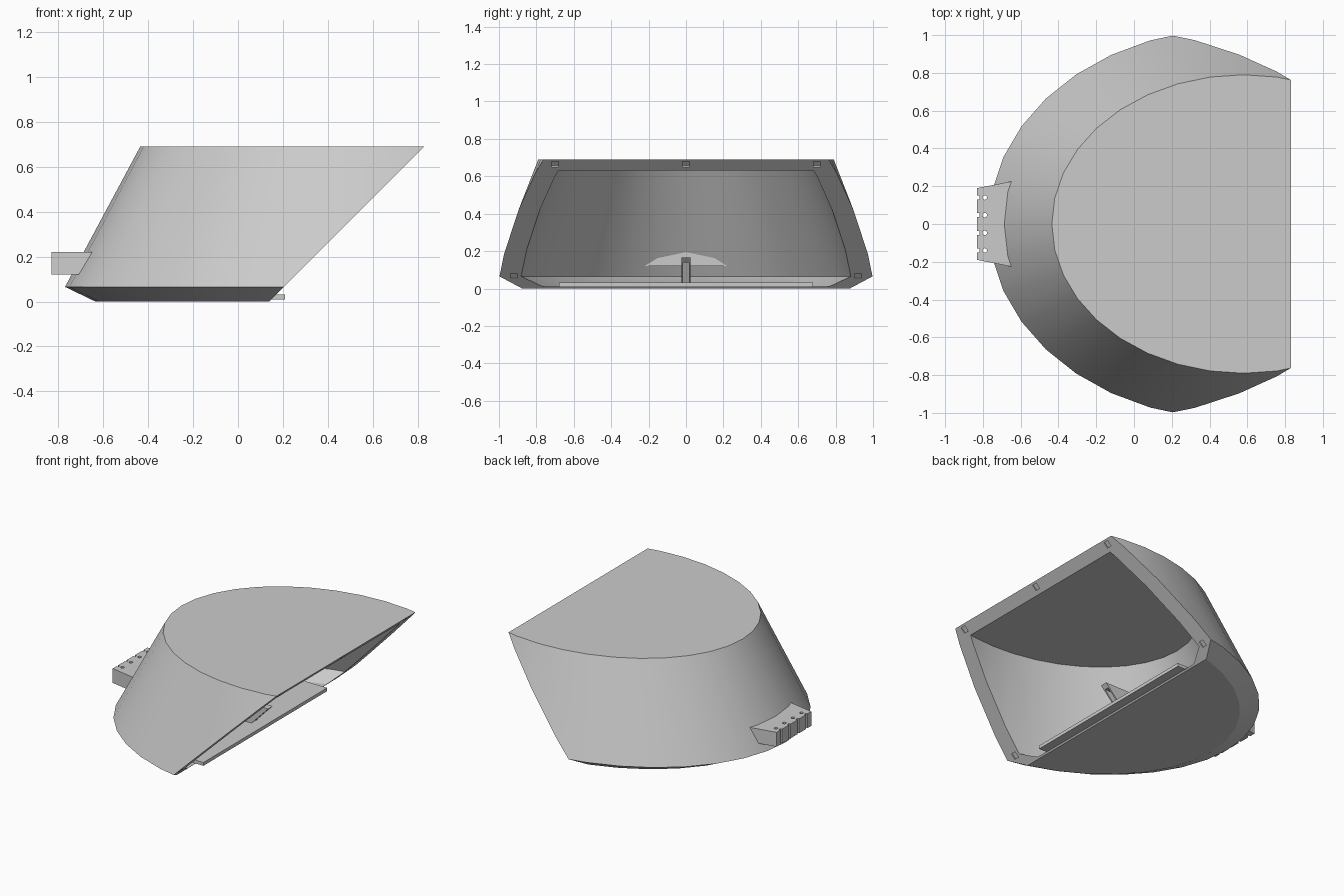
import bpy, bmesh, math
from mathutils import Vector, Matrix

cube = bpy.data.objects.get("Cube")
if cube:
    bpy.data.objects.remove(cube, do_unlink=True)

grey = bpy.data.materials.new("plain_grey")
grey.use_nodes = True
grey.diffuse_color = (0.6, 0.6, 0.6, 1)
grey.node_tree.nodes["Principled BSDF"].inputs["Base Color"].default_value = (0.6, 0.6, 0.6, 1)


def make(name, bm):
    bmesh.ops.recalc_face_normals(bm, faces=bm.faces)
    mesh = bpy.data.meshes.new(name)
    bm.to_mesh(mesh)
    bm.free()
    mesh.materials.append(grey)
    obj = bpy.data.objects.new(name, mesh)
    bpy.context.collection.objects.link(obj)
    return obj


def loft(rings, sides=36):
    """Closed solid through ellipses given as (z, centre x, radius x, radius y)."""
    bm = bmesh.new()
    loops = []
    for z, cx, rx, ry in rings:
        angles = [math.tau * i / sides for i in range(sides)]
        loops.append([bm.verts.new((cx - rx * math.cos(a), ry * math.sin(a), z)) for a in angles])
    for low, high in zip(loops, loops[1:]):
        for i in range(sides):
            j = (i + 1) % sides
            bm.faces.new((low[i], low[j], high[j], high[i]))
    bm.faces.new(loops[0])
    bm.faces.new(loops[-1])
    return bm


def prism(points, axis, start, end):
    """Extrude a flat profile along z (xy points) or along y (xz points)."""
    bm = bmesh.new()
    place = (lambda u, v: (u, v, start)) if axis == "z" else (lambda u, v: (u, start, v))
    face = bm.faces.new([bm.verts.new(place(u, v)) for u, v in points])
    extra = bmesh.ops.extrude_face_region(bm, geom=[face])["geom"]
    move = Vector((0, 0, end - start)) if axis == "z" else Vector((0, end - start, 0))
    bmesh.ops.translate(bm, vec=move, verts=[v for v in extra if isinstance(v, bmesh.types.BMVert)])
    return bm


def box(name, low, high):
    corners = [(low[0], low[1]), (high[0], low[1]), (high[0], high[1]), (low[0], high[1])]
    return make(name, prism(corners, "z", low[2], high[2]))


def subtract(obj, cutters):
    for cutter in cutters:
        mod = obj.modifiers.new("cut", "BOOLEAN")
        mod.operation = "DIFFERENCE"
        mod.solver = "EXACT"
        mod.object = cutter
    bpy.context.view_layer.update()
    result = bpy.data.meshes.new_from_object(obj.evaluated_get(bpy.context.evaluated_depsgraph_get()))
    obj.modifiers.clear()
    obj.data = result
    for cutter in cutters:
        bpy.data.objects.remove(cutter, do_unlink=True)


# Hood: tapered elliptical body sliced by a 45 degree opening
bm = loft([(0, 0.53, 1.165, 0.93), (0.065, 0.53, 1.3, 1.034), (0.69, 0.58, 1.015, 0.79)])
bmesh.ops.bisect_plane(bm, geom=bm.verts[:] + bm.edges[:] + bm.faces[:],
                       plane_co=(0.14, 0, 0), plane_no=(1, 0, -1), clear_outer=True)
bmesh.ops.holes_fill(bm, edges=[e for e in bm.edges if e.is_boundary], sides=0)
hood = make("hood_shell", bm)

# Hollow inside and the small fixing slots around the rim
cavity = make("cavity_cutter", loft([(0.01, 0.53, 1.05, 0.82), (0.065, 0.53, 1.19, 0.92),
                                     (0.63, 0.575, 0.93, 0.70)]))
slots = []
for y, z in [(0, 0.665), (0.7, 0.665), (-0.7, 0.665), (0.92, 0.067), (-0.92, 0.067)]:
    slot = bmesh.new()
    turn = Matrix.Translation((z + 0.14, y, z)) @ Matrix.Rotation(math.radians(45), 4, "Y")
    bmesh.ops.create_cube(slot, size=1, matrix=turn @ Matrix.Diagonal((0.018, 0.036, 0.04, 1)))
    slots.append(make("slot_cutter", slot))
subtract(hood, [cavity] + slots)

# Rear mounting bracket passing through the wall
bracket = make("mounting_bracket", prism([(-0.83, -0.19), (-0.59, -0.237), (-0.59, 0.237), (-0.83, 0.19)],
                                         "z", 0.12, 0.22))
cutters = []
for y in (-0.14, -0.047, 0.047, 0.14):
    hole = bmesh.new()
    bmesh.ops.create_cone(hole, cap_ends=True, segments=16, radius1=0.012, radius2=0.012, depth=0.3,
                          matrix=Matrix.Translation((-0.79, y, 0.17)))
    cutters.append(make("hole_cutter", hole))
    cutters.append(box("groove_cutter", (-0.85, y - 0.01, 0.1), (-0.818, y + 0.01, 0.25)))
subtract(bracket, cutters)

# Lip plate on the floor of the opening
box("lip_plate", (0.0, -0.68, 0.009), (0.21, 0.68, 0.032))

# Channel-shaped catch standing on the lip plate
for name, y in (("catch_side_right", -0.025), ("catch_side_left", 0.015)):
    make(name, prism([(0.0, 0.03), (0.12, 0.03), (0.25, 0.165), (0.07, 0.165)], "y", y, y + 0.01))
make("catch_top", prism([(0.06, 0.14), (0.226, 0.14), (0.25, 0.165), (0.07, 0.165)], "y", -0.015, 0.015))
make("catch_back", prism([(0.0, 0.03), (0.02, 0.03), (0.075, 0.14), (0.06, 0.14)], "y", -0.015, 0.015))

# Smooth curved walls, crisp edges
bpy.ops.object.select_all(action="DESELECT")
for obj in (hood, bracket):
    obj.select_set(True)
bpy.context.view_layer.objects.active = hood
bpy.ops.object.shade_smooth_by_angle(angle=math.radians(25))
